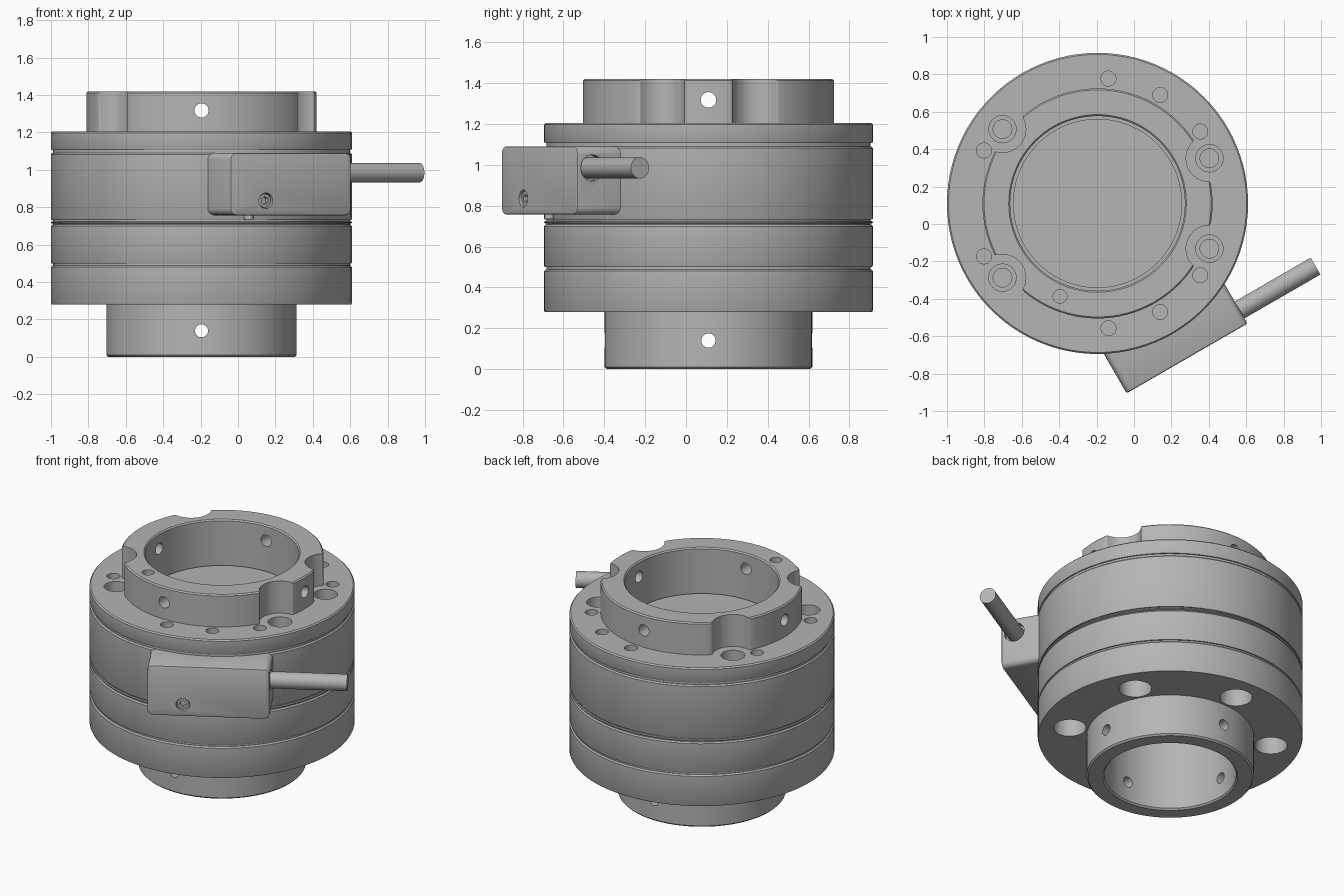
import bpy, bmesh
from math import radians, cos, sin
from mathutils import Matrix, Vector

if "Cube" in bpy.data.objects:
    bpy.data.objects.remove(bpy.data.objects["Cube"])

grey = bpy.data.materials.new("machined grey")
grey.use_nodes = True
COLOUR = (0.46, 0.46, 0.46, 1)
grey.diffuse_color = COLOUR
grey.node_tree.nodes["Principled BSDF"].inputs["Base Color"].default_value = COLOUR

AXIS = Matrix.Translation((-0.195, 0.11, 0))
# Sensor frame: local x runs along the box, local -y points outward
SENSOR = AXIS @ Matrix.Rotation(radians(30), 4, 'Z')


def make(name, bm):
    mesh = bpy.data.meshes.new(name)
    bmesh.ops.recalc_face_normals(bm, faces=bm.faces)
    bm.to_mesh(mesh)
    bm.free()
    mesh.materials.append(grey)
    obj = bpy.data.objects.new(name, mesh)
    bpy.context.collection.objects.link(obj)
    return obj


def lathe(name, profile, closed=False, steps=96):
    bm = bmesh.new()
    verts = [bm.verts.new((r, 0, z)) for r, z in profile]
    edges = [bm.edges.new(p) for p in zip(verts, verts[1:])]
    if closed:
        edges.append(bm.edges.new((verts[-1], verts[0])))
    bmesh.ops.spin(bm, geom=verts + edges, cent=(0, 0, 0), axis=(0, 0, 1),
                   angle=radians(360), steps=steps)
    bmesh.ops.remove_doubles(bm, verts=bm.verts, dist=1e-4)
    bm.transform(AXIS)
    return make(name, bm)


def rod(bm, start, end, radius, frame=AXIS, sides=32):
    a, b = Vector(start), Vector(end)
    turn = (b - a).to_track_quat('Z', 'Y').to_matrix().to_4x4()
    bmesh.ops.create_cone(bm, cap_ends=True, segments=sides, radius1=radius,
                          radius2=radius, depth=(b - a).length,
                          matrix=frame @ Matrix.Translation((a + b) / 2) @ turn)


def upright(bm, angle, dist, low, high, radius):
    x, y = dist * cos(radians(angle)), dist * sin(radians(angle))
    rod(bm, (x, y, low), (x, y, high), radius)


def radial(bm, z, radius, inner, outer):
    for angle in (0, 90, 180, 270):
        d = Vector((cos(radians(angle)), sin(radians(angle)), 0))
        up = Vector((0, 0, z))
        rod(bm, d * inner + up, d * outer + up, radius, sides=24)


def cut(obj, bm):
    cutter = make("cutter", bm)
    cutter.hide_render = True
    mod = obj.modifiers.new("cut", 'BOOLEAN')
    mod.operation, mod.solver, mod.object = 'DIFFERENCE', 'EXACT', cutter
    bpy.context.view_layer.objects.active = obj
    bpy.ops.object.modifier_apply(modifier=mod.name)
    bpy.data.objects.remove(cutter)


def smooth(obj):
    bpy.ops.object.select_all(action='DESELECT')
    obj.select_set(True)
    bpy.context.view_layer.objects.active = obj
    bpy.ops.object.shade_smooth_by_angle(angle=radians(30))


# Main body: lower hub, stacked drum rings with thin grooves, sunk floor
R, C = 0.805, 0.008
profile = [(0, 0.9), (0.4, 0.9), (0.4, 0.01), (0.41, 0), (0.498, 0), (0.508, 0.01), (0.508, 0.28)]
for low, high in ((0.28, 0.488), (0.5, 0.707), (0.712, 0.724), (0.732, 1.09), (1.106, 1.205)):
    c = min(C, (high - low) / 3)
    profile += [(R - 0.012, low), (R - 0.012 + c, low), (R, low + c),
                (R, high - c), (R - c, high), (R - 0.012, high)]
profile += [(0.467, 1.205), (0.467, 1.06), (0.452, 1.06), (0.452, 1.12), (0, 1.12)]
body = lathe("drum_body", profile)

# Bolt holes, dowel holes, bottom holes and hub set-screw holes
BOLTS = (22, -22, 142, -142)
holes = bmesh.new()
for angle in BOLTS:
    upright(holes, angle, 0.645, 1.1, 1.3, 0.073)
for angle in (35, 60, 85, 155):
    for side in (1, -1):
        upright(holes, side * angle, 0.67, 1.1, 1.3, 0.04)
for k in range(6):
    upright(holes, 30 + 60 * k, 0.62, 0.1, 0.5, 0.1)
# Outermost hub holes are moved clear of the hub by trimming at its rim
radial_holes = bmesh.new()
radial(radial_holes, 0.14, 0.035, 0.3, 0.6)
cut(body, radial_holes)
deep = bmesh.new()
for angle in BOLTS:
    upright(deep, angle, 0.645, 0.95, 1.3, 0.05)
# Keep the bottom holes from scoring the hub wall
cut(body, holes)
cut(body, deep)
smooth(body)

# Top collar with bolt scallops
collar = lathe("top_collar", [(0.467, 1.205), (0.467, 1.412), (0.475, 1.42),
                              (0.607, 1.42), (0.615, 1.412), (0.615, 1.205)], closed=True)
scallops = bmesh.new()
for angle in BOLTS:
    upright(scallops, angle, 0.645, 1.1, 1.5, 0.125)
cut(collar, scallops)

# Round the upright corners of the scallops
bm = bmesh.new()
bm.from_mesh(collar.data)
corners = [e for e in bm.edges if len(e.link_faces) == 2
           and abs(e.verts[0].co.z - e.verts[1].co.z) > 0.15
           and e.calc_face_angle() > 0.6]
bmesh.ops.bevel(bm, geom=corners, offset=0.025, segments=4, profile=0.5, affect='EDGES')
bm.to_mesh(collar.data)
bm.free()

pins = bmesh.new()
radial(pins, 1.318, 0.038, 0.4, 0.7)
upright(pins, -112, 0.536, 1.3, 1.5, 0.037)
cut(collar, pins)
smooth(collar)

# Sensor box on the drum side
bm = bmesh.new()
LOW, HIGH, FACE, BACK, HALF = 0.757, 1.09, 0.957, 0.7, 0.373
bmesh.ops.create_cube(bm, size=1, matrix=Matrix.Translation((0, -(FACE + BACK) / 2, (LOW + HIGH) / 2))
                      @ Matrix.Diagonal((2 * HALF, FACE - BACK, HIGH - LOW, 1)))
depth_edges = [e for e in bm.edges if abs(e.verts[0].co.y - e.verts[1].co.y) > 0.1]
bmesh.ops.bevel(bm, geom=depth_edges, offset=0.035, segments=5, profile=0.5, affect='EDGES')
rim = [e for e in bm.edges if all(v.co.y < -FACE + 0.001 for v in e.verts)]
bmesh.ops.bevel(bm, geom=rim, offset=0.01, segments=2, profile=0.5, affect='EDGES')
bm.transform(SENSOR)
box = make("sensor_box", bm)
sockets = bmesh.new()
rod(sockets, (-0.155, -0.9, 0.835), (-0.155, -1.0, 0.835), 0.042, SENSOR)
rod(sockets, (0.34, -0.873, 0.985), (0.45, -0.873, 0.985), 0.064, SENSOR)
cut(box, sockets)
smooth(box)

# Screw head with a hexagonal socket
bm = bmesh.new()
rod(bm, (-0.155, -0.89, 0.835), (-0.155, -0.945, 0.835), 0.036, SENSOR)
screw = make("box_screw", bm)
bm = bmesh.new()
rod(bm, (-0.155, -0.92, 0.835), (-0.155, -0.99, 0.835), 0.022, SENSOR, 6)
cut(screw, bm)
smooth(screw)

# Cable leaving the box end
bm = bmesh.new()
rod(bm, (0.3, -0.873, 0.985), (0.842, -0.873, 0.985), 0.052, SENSOR)
smooth(make("cable", bm))

# Small locating pin under the box
bm = bmesh.new()
rod(bm, (-0.17, -0.8, 0.735), (-0.17, -0.8, 0.78), 0.025, SENSOR, 20)
smooth(make("locating_pin", bm))
